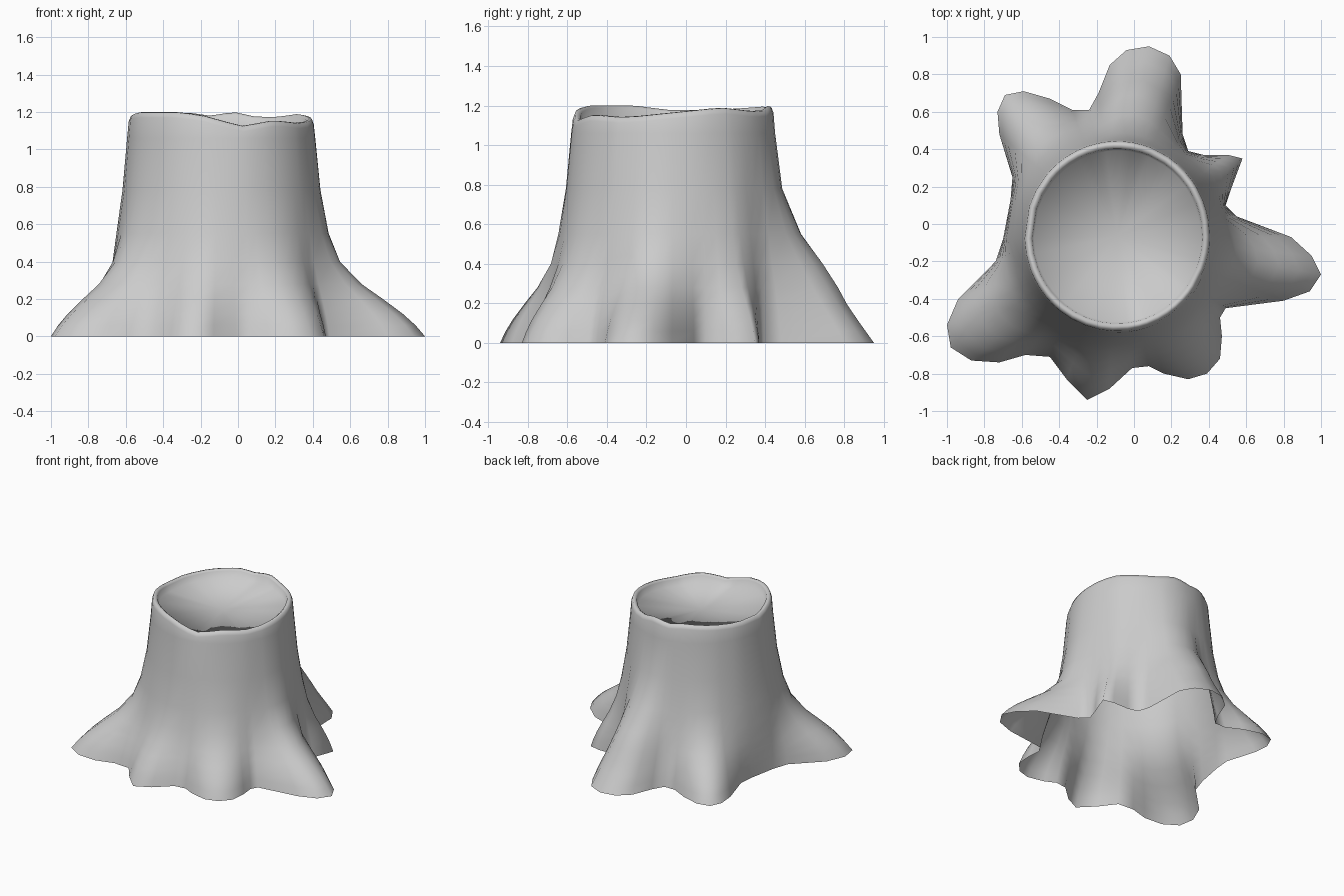
import bpy, bmesh, math

if "Cube" in bpy.data.objects:
    bpy.data.objects.remove(bpy.data.objects["Cube"])

CX, CY, RX, RY = -0.09, -0.065, 0.495, 0.508

# Root outline on the ground, counter-clockwise
BASE = [(1, -.27), (.95, -.17), (.84, -.07), (.55, .04), (.49, .10), (.52, .19),
        (.58, .35), (.50, .37), (.37, .37), (.29, .39), (.26, .48), (.25, .80),
        (.19, .90), (.08, .95), (-.04, .93), (-.13, .85), (-.19, .70), (-.24, .61),
        (-.33, .61), (-.45, .67), (-.59, .71), (-.69, .69), (-.73, .60), (-.72, .48),
        (-.65, .25), (-.66, .13), (-.70, -.08), (-.74, -.20), (-.94, -.40), (-1, -.54),
        (-.98, -.66), (-.87, -.73), (-.72, -.74), (-.58, -.70), (-.45, -.71), (-.36, -.83),
        (-.25, -.94), (-.13, -.88), (-.01, -.77), (.08, -.76), (.16, -.80), (.29, -.83),
        (.39, -.80), (.46, -.72), (.47, -.60), (.46, -.50), (.49, -.45), (.80, -.41), (.94, -.36)]

# Flare: height, trunk widening, share of root spread, extra share for the tall back root
FLARE = [(0, .11, 1, 0), (.06, .108, .90, 0), (.12, .106, .77, .03), (.20, .102, .56, .12),
         (.28, .097, .34, .25), (.40, .085, .13, .30), (.55, .065, .04, .16),
         (.78, .033, .01, .02), (1.06, .008, 0, 0)]

# Uneven broken rim: angle in degrees, height
RIM = [(0, 1.165), (30, 1.19), (50, 1.175), (65, 1.17), (82, 1.20), (97, 1.18), (110, 1.195),
       (150, 1.18), (180, 1.175), (205, 1.20), (240, 1.20), (257, 1.185),
       (283, 1.125), (305, 1.155), (330, 1.14), (360, 1.165)]


def rim_height(deg):
    for (a, h), (b, k) in zip(RIM, RIM[1:]):
        if a <= deg <= b:
            return h + (k - h) * (deg - a) / (b - a)


bm = bmesh.new()
columns = []
for x, y in BASE:
    ang = math.atan2(y - CY, x - CX)
    c, s = math.cos(ang), math.sin(ang)
    r = 1 / math.hypot(c / RX, s / RY)
    spread = math.hypot(x - CX, y - CY) - r
    deg = math.degrees(ang) % 360
    h = rim_height(deg)
    back = math.exp(-((deg - 84) / 22) ** 2)
    fit = min(1, spread / .11)
    root = max(0, spread - .11)
    col = []
    # Trunk wall with flared roots
    for z, widen, t, extra in FLARE:
        rr = r + widen * fit + root * (t + back * extra)
        col.append((CX + rr * c, CY + rr * s, z))
    # Rounded lip and short inner wall down to the cut top
    for k, z in [(1, h - .03), (.98, h - .003), (.95, h), (.92, h - .012), (.90, h - .06)]:
        col.append((CX + r * k * c, CY + r * k * s, z))
    columns.append([bm.verts.new(p) for p in col])

# Cut top
centre = bm.verts.new((CX, CY, 1.09))
for a, b in zip(columns, columns[1:] + columns[:1]):
    for i in range(len(a) - 1):
        bm.faces.new((a[i], b[i], b[i + 1], a[i + 1]))
    bm.faces.new((a[-1], b[-1], centre))

mesh = bpy.data.meshes.new("tree_stump")
bm.to_mesh(mesh)
bm.free()
stump = bpy.data.objects.new("tree_stump", mesh)
bpy.context.collection.objects.link(stump)
bpy.context.view_layer.objects.active = stump
stump.select_set(True)
bpy.ops.object.shade_smooth_by_angle(angle=math.radians(120))
